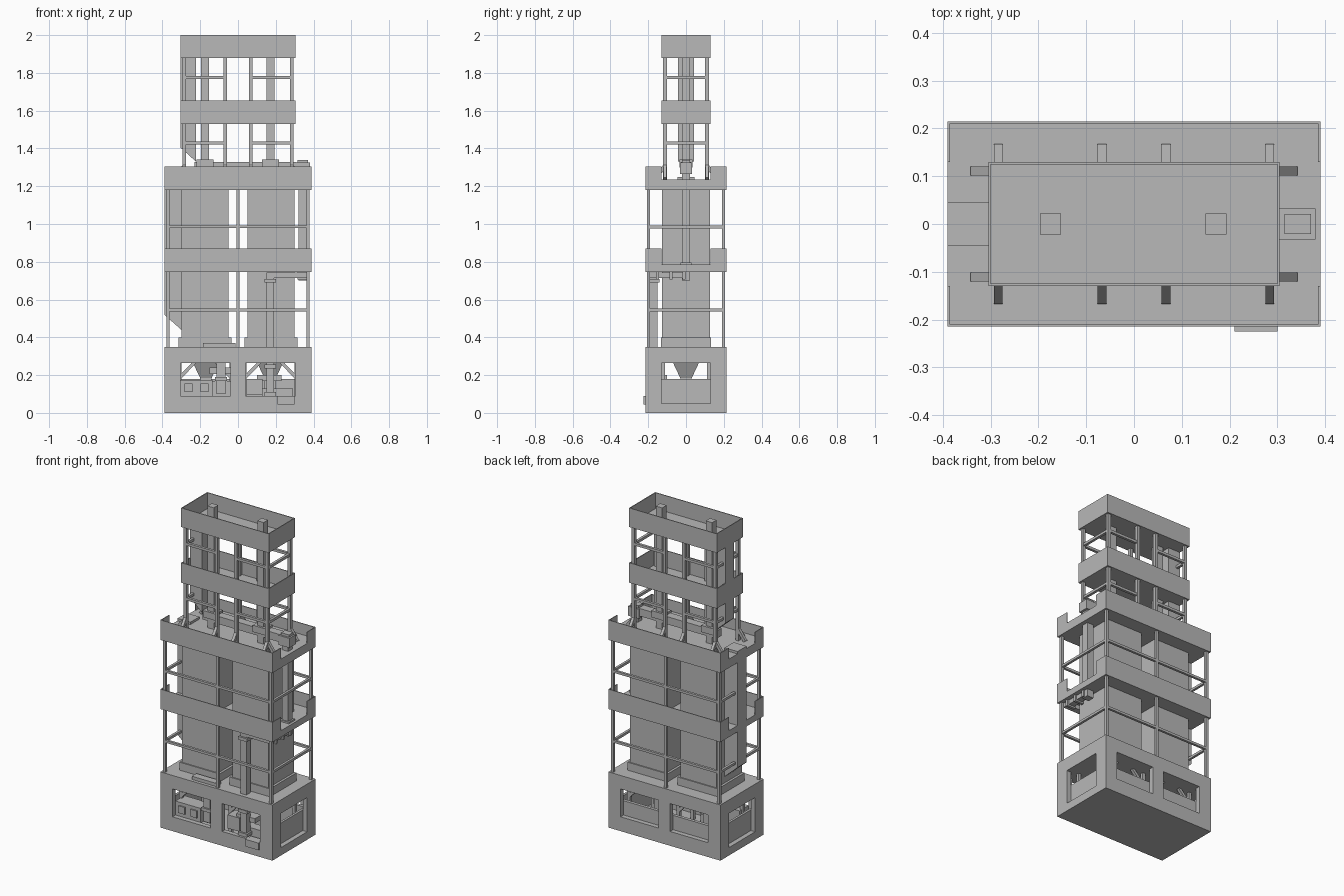
import bpy, bmesh
from math import pi
from mathutils import Vector, Matrix

if "Cube" in bpy.data.objects:
    bpy.data.objects.remove(bpy.data.objects["Cube"], do_unlink=True)

grey = bpy.data.materials.new("concrete_grey")
grey.use_nodes = True
grey.diffuse_color = (0.48, 0.48, 0.48, 1)
grey.node_tree.nodes["Principled BSDF"].inputs["Base Color"].default_value = (0.48, 0.48, 0.48, 1)


class Part:
    """Collects simple solids into one named object."""

    def __init__(self, name):
        self.name, self.bm = name, bmesh.new()

    def box(self, x0, x1, y0, y1, z0, z1):
        size = Matrix.Diagonal((x1 - x0, y1 - y0, z1 - z0, 1))
        mid = Matrix.Translation(((x0 + x1) / 2, (y0 + y1) / 2, (z0 + z1) / 2))
        bmesh.ops.create_cube(self.bm, size=1, matrix=mid @ size)

    def post(self, x, y, w, z0, z1):
        self.box(x - w / 2, x + w / 2, y - w / 2, y + w / 2, z0, z1)

    def beam(self, a, b, w):
        a, b = Vector(a), Vector(b)
        d = b - a
        m = Matrix.Translation((a + b) / 2) @ d.to_track_quat('Z', 'Y').to_matrix().to_4x4()
        bmesh.ops.create_cube(self.bm, size=1, matrix=m @ Matrix.Diagonal((w, w, d.length, 1)))

    def prism(self, profile, y):
        face = self.bm.faces.new([self.bm.verts.new((px, -y, pz)) for px, pz in profile])
        ext = bmesh.ops.extrude_face_region(self.bm, geom=[face])
        moved = [v for v in ext["geom"] if isinstance(v, bmesh.types.BMVert)]
        bmesh.ops.translate(self.bm, verts=moved, vec=(0, 2 * y, 0))

    def done(self):
        bmesh.ops.recalc_face_normals(self.bm, faces=self.bm.faces)
        mesh = bpy.data.meshes.new(self.name)
        self.bm.to_mesh(mesh)
        self.bm.free()
        mesh.materials.append(grey)
        bpy.context.collection.objects.link(bpy.data.objects.new(self.name, mesh))


X, Y = 0.39, 0.215        # lower footprint
UX, UY = 0.305, 0.13      # upper footprint
T = 0.03                  # base wall thickness
SIDES = (-1, 1)

# Base storey: hollow, two openings front and back, one on each end
base = Part("base_storey")
base.box(-X, X, -Y, Y, 0, 0.02)
base.box(-X, X, -Y, Y, 0.265, 0.35)
for s in SIDES:
    y0, y1 = sorted((s * Y, s * (Y - T)))
    base.box(-X, X, y0, y1, 0.02, 0.09)
    for x0, x1 in ((-X, -UX), (-0.04, 0.04), (UX, X)):
        base.box(x0, x1, y0, y1, 0.09, 0.265)
    x0, x1 = sorted((s * X, s * (X - T)))
    base.box(x0, x1, -Y + T, Y - T, 0.02, 0.05)
    for t in SIDES:
        y0, y1 = sorted((t * UY, t * (Y - T)))
        base.box(x0, x1, y0, y1, 0.05, 0.265)
base.done()

# Recessed half walls inside the base openings
half = Part("base_half_walls")
for s in SIDES:
    x0, x1 = sorted((s * 0.345, s * 0.36))
    half.box(x0, x1, -0.185, 0.185, 0.02, 0.18)
half.box(-0.36, 0.36, 0.165, 0.185, 0.02, 0.18)
half.done()

# Diagonal knee braces under the base roof
knees = Part("base_knee_braces")
for s in SIDES:
    for y in (-0.12, 0.12):
        for x, d in ((0.31, -1), (0.035, 1)):
            knees.beam((s * x, y, 0.185), (s * (x + d * 0.08), y, 0.268), 0.018)
            knees.post(s * x, y, 0.02, 0.02, 0.27)
knees.done()

# Hoppers under both silos
hoppers = Part("hoppers")
for s in SIDES:
    m = Matrix.Translation((s * 0.17, 0, 0.225)) @ Matrix.Rotation(pi / 4, 4, 'Z')
    bmesh.ops.create_cone(hoppers.bm, cap_ends=True, segments=4, radius1=0.04,
                          radius2=0.1, depth=0.09, matrix=m)
    hoppers.post(s * 0.17, 0, 0.06, 0.05, 0.19)
hoppers.done()

# Machinery seen through the front openings
gear = Part("base_machinery")
gear.box(-0.31, -0.135, -0.18, -0.09, 0.08, 0.175)
for x in (-0.2625, -0.1775):
    gear.box(x - 0.022, x + 0.022, -0.188, -0.18, 0.11, 0.155)
gear.box(-0.135, -0.04, -0.15, -0.09, 0.08, 0.17)
gear.post(-0.09, -0.16, 0.045, 0.1, 0.27)
gear.post(-0.09, -0.16, 0.065, 0.17, 0.19)
gear.box(-0.15, -0.04, -0.15, -0.11, 0.205, 0.24)
gear.box(0.045, 0.13, -0.17, -0.09, 0.095, 0.18)
gear.box(0.1, 0.23, -0.16, -0.1, 0.17, 0.2)
gear.box(0.13, 0.29, -0.15, -0.09, 0.06, 0.13)
gear.box(0.21, 0.3, -0.225, -0.17, 0.045, 0.09)
gear.done()

# Twin silo blocks with plinths
silos = Part("silo_blocks")
for s in SIDES:
    x0, x1 = sorted((s * 0.05, s * 0.3))
    silos.box(x0, x1, -0.126, 0.126, 0.35, 1.2)
    silos.box(x0 - 0.015, x1 + 0.015, -0.133, 0.133, 0.35, 0.4)
silos.done()


# Decks with thin parapets, optionally open in the middle of each end
def deck(name, dx, dy, z0, z1, floor, gap):
    p, w = Part(name), 0.005
    p.box(-dx, dx, -dy, dy, z0, floor)
    for s in SIDES:
        y0, y1 = sorted((s * dy, s * (dy - w)))
        p.box(-dx, dx, y0, y1, floor, z1)
        x0, x1 = sorted((s * dx, s * (dx - w)))
        for t in SIDES:
            y0, y1 = sorted((t * gap, t * (dy - w)))
            p.box(x0, x1, y0, y1, floor, z1)
    p.done()


deck("lower_deck", X, Y, 0.745, 0.87, 0.785, UY)
deck("middle_deck", X, Y, 1.18, 1.305, 1.235, UY)
deck("upper_deck", UX, UY, 1.53, 1.655, 1.55, 0)
deck("roof_deck", UX, UY, 1.88, 2.0, 1.9, 0)

# Lower frame posts and rails
frame = Part("lower_frame")
PX, PY = 0.37, 0.198
for s in SIDES:
    for x in (-PX, 0, PX):
        frame.post(x, s * PY, 0.017, 0.35, 1.2)
    for z in (0.545, 0.985):
        frame.beam((-PX, s * PY, z), (PX, s * PY, z), 0.015)
        frame.beam((s * PX, -PY, z), (s * PX, PY, z), 0.015)
frame.done()

# Upper frame posts, rails and foot brackets
tower = Part("upper_frame")
QX, QY = 0.284, 0.111
for s in SIDES:
    for t in SIDES:
        for x in (0.067, QX):
            tower.post(s * x, t * QY, 0.02, 1.235, 1.89)
            tower.beam((s * x, t * QY, 1.31), (s * x, t * 0.16, 1.24), 0.018)
        tower.beam((s * QX, t * QY, 1.31), (s * 0.335, t * QY, 1.24), 0.018)
        for z in (1.43, 1.775):
            tower.beam((s * 0.067, t * QY, z), (s * QX, t * QY, z), 0.016)
    for z in (1.43, 1.775):
        tower.beam((s * QX, -QY, z), (s * QX, QY, z), 0.016)
tower.done()

# Square risers through the tower, with collars and a transfer trough
risers = Part("tower_risers")
for x in (-0.175, 0.172):
    risers.post(x, 0, 0.044, 1.23, 2.0)
    risers.box(x - 0.045, x + 0.045, -0.035, 0.035, 1.3, 1.342)
risers.box(-0.23, 0.31, -0.026, 0.026, 1.28, 1.328)
risers.done()

# Chute ducts on the low-x end, with sloping feet
ducts = Part("chute_ducts")
ducts.prism([(-0.39, 0.52), (-0.3, 0.44), (-0.3, 1.25), (-0.39, 1.25)], 0.045)
ducts.prism([(-0.305, 1.405), (-0.222, 1.33), (-0.222, 1.89), (-0.305, 1.89)], 0.042)
ducts.done()

# Elevator pipe on the high-x end with its head box
lift = Part("elevator_pipe")
lift.box(0.32, 0.365, -0.022, 0.022, 0.7, 1.27)
lift.box(0.305, 0.38, -0.032, 0.032, 1.265, 1.325)
lift.box(0.315, 0.37, -0.021, 0.021, 1.325, 1.34)
lift.box(0.31, 0.375, -0.03, 0.03, 0.785, 0.795)
lift.done()

# Front riser pipe with flanges, and its run to the elevator pipe
pipe = Part("front_pipe")
pipe.post(0.171, -0.17, 0.04, 0.1, 0.72)
for z in (0.09, 0.235, 0.69):
    pipe.post(0.171, -0.17, 0.062, z, z + 0.02)
pipe.box(0.15, 0.365, -0.19, -0.15, 0.715, 0.742)
pipe.box(0.325, 0.365, -0.19, 0.022, 0.715, 0.742)
for y in (-0.15, -0.08, -0.01):
    pipe.box(0.315, 0.375, y - 0.008, y + 0.008, 0.705, 0.745)
pipe.box(-0.185, -0.012, -0.195, -0.15, 0.35, 0.37)
pipe.done()
